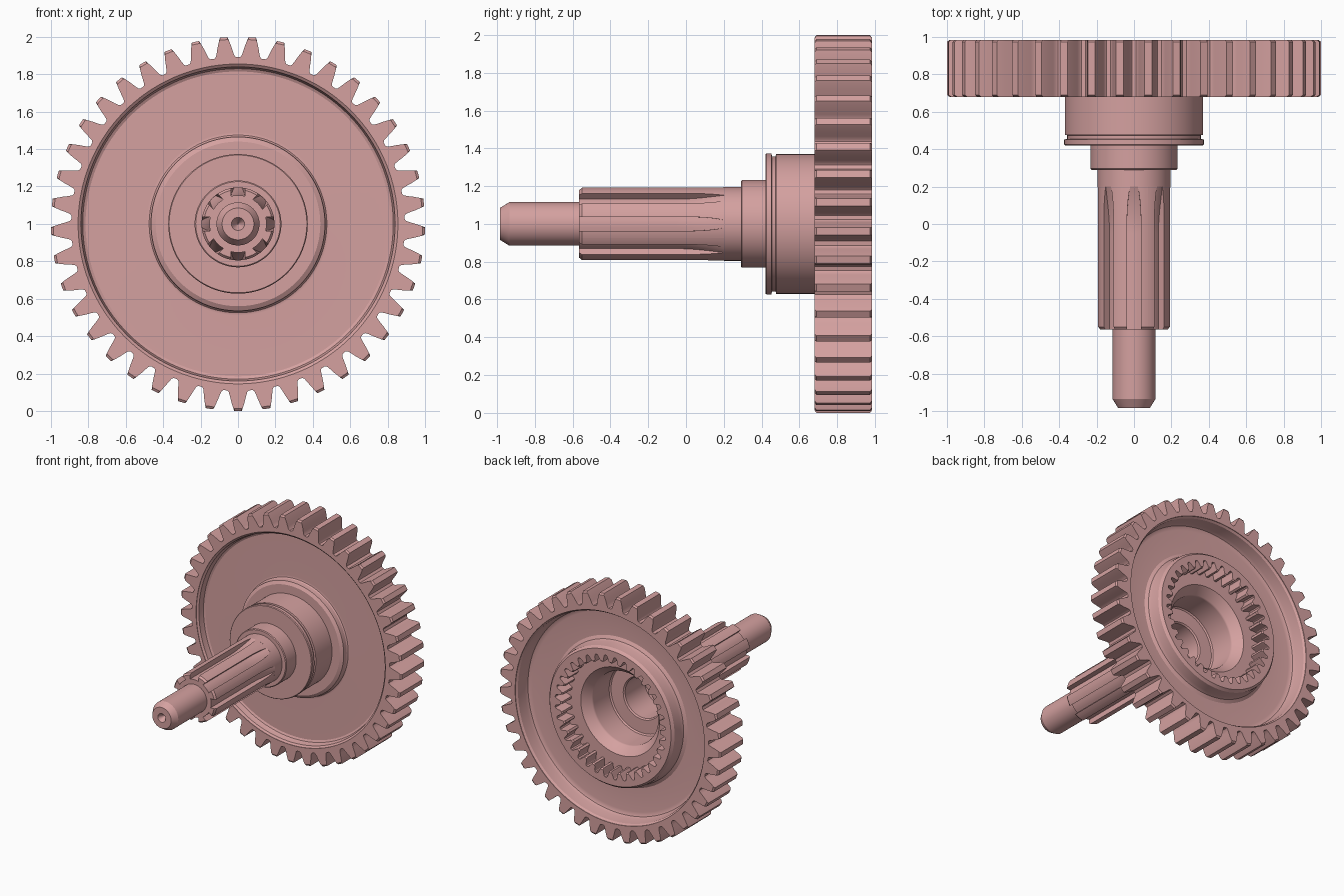
import bpy, bmesh, math

cube = bpy.data.objects.get("Cube")
if cube:
    bpy.data.objects.remove(cube)

COLOUR = (0.66, 0.355, 0.35, 1)
steel = bpy.data.materials.new("dusty pink metal")
steel.diffuse_color = COLOUR
steel.use_nodes = True
steel.node_tree.nodes["Principled BSDF"].inputs["Base Color"].default_value = COLOUR


def loft(name, rings, closed=False):
    """Skin rings of (radius, angle) around the y axis; each ring is (y, points)."""
    bm = bmesh.new()
    loops = [[bm.verts.new((r * math.cos(a), y, 1 + r * math.sin(a))) for r, a in pts]
             for y, pts in rings]
    pairs = list(zip(loops, loops[1:]))
    if closed:
        pairs.append((loops[-1], loops[0]))
    else:
        bm.faces.new(loops[0])
        bm.faces.new(loops[-1])
    for a, b in pairs:
        n = len(a)
        for i in range(n):
            j = (i + 1) % n
            bm.faces.new((a[i], a[j], b[j], b[i]))
    bmesh.ops.recalc_face_normals(bm, faces=bm.faces)
    mesh = bpy.data.meshes.new(name)
    bm.to_mesh(mesh)
    bm.free()
    mesh.materials.append(steel)
    obj = bpy.data.objects.new(name, mesh)
    bpy.context.collection.objects.link(obj)
    bpy.ops.object.select_all(action='DESELECT')
    obj.select_set(True)
    bpy.context.view_layer.objects.active = obj
    bpy.ops.object.shade_smooth_by_angle(angle=math.radians(28))
    # Keep broad faces flat beside their small fillets
    weighted = obj.modifiers.new("weighted_normals", 'WEIGHTED_NORMAL')
    weighted.keep_sharp = True
    return obj


def circle(r, n=128):
    return [(r, 2 * math.pi * i / n) for i in range(n)]


def toothed(half, count):
    """Repeat a half tooth, (pitch fraction, radius) from its centre, around the axis."""
    tooth = [(-f, r) for f, r in reversed(half)] + list(half)
    pitch = 2 * math.pi / count
    return [(r, -math.pi / 2 + (k + f) * pitch) for k in range(count) for f, r in tooth]


def flat(pts, radius):
    return [(radius, a) for r, a in pts]


# Outer gear ring with chamfered tooth ends
teeth = toothed([(.13, 1.0), (.17, .985), (.25, .95), (.31, .92), (.36, .90), (.42, .892)], 41)
chamfered = [(min(r, .987), a) for r, a in teeth]
bore = flat(teeth, .855)
loft("gear_ring", [(.68, bore), (.68, chamfered), (.69, teeth), (.974, teeth),
                   (.984, chamfered), (.984, bore)], closed=True)

# Shaft, stepped hub, dished web and hollow back, turned as one profile
profile = [
    (.004, -.93), (.035, -.984), (.085, -.984), (.115, -.935), (.115, -.55),  # pilot end
    (.14, -.55), (.14, .2), (.195, .2), (.195, .29),                       # shaft core
    (.226, .29), (.232, .296), (.232, .42),                                # shoulder
    (.368, .42), (.373, .426), (.373, .452), (.357, .455), (.357, .474), (.37, .477),
    (.37, .685), (.44, .685), (.465, .70), (.468, .735), (.475, .744), (.49, .748),
    (.815, .748), (.83, .74), (.835, .725), (.84, .695), (.857, .682),     # front dish
    (.87, .69), (.87, .97), (.857, .982), (.843, .965), (.836, .885),
    (.826, .86), (.795, .845),                                             # back dish
    (.605, .845), (.58, .86), (.57, .885), (.565, .955), (.548, .976), (.51, .976),
    (.51, .85), (.355, .85), (.345, .84), (.30, .785), (.295, .77),        # back hub
    (.295, .57), (.285, .56), (.175, .56), (.165, .55), (.165, .3), (.004, .25)]
loft("shaft_and_web", [(y, circle(r)) for r, y in profile])

# Internal spline ring in the back of the hub
inner = toothed([(.12, .44), (.2, .455), (.29, .48), (.36, .495), (.43, .50)], 36)
outer = flat(inner, .515)
inner_chamfer = [(max(r, .45), a) for r, a in inner]
loft("internal_spline", [(.848, outer), (.848, inner), (.966, inner),
                         (.976, inner_chamfer), (.976, outer)], closed=True)


# Splined shaft section, its eight grooves running out towards the shoulder
def spline(y, depth, width, top=.195):
    floor = top - depth
    a = math.asin(width / top) * 8 / (2 * math.pi)
    b = math.asin(width / floor) * 8 / (2 * math.pi)
    half = [(b * k / 3, floor) for k in (.5, 1.5, 3)]
    half += [(a + .002 + (.496 - a) * k / 4, top) for k in range(5)]
    return y, toothed(half, 8)


rings = [spline(-.565, .03, .037, .183), spline(-.55, .042, .037)]
START, END = -.05, .2
for i in range(9):
    t = i / 8
    rings.append(spline(START + (END - START) * t, .042 * (1 - t * t) + .0005,
                        .037 * (1 - .45 * t ** 3)))
loft("splined_shaft", rings)
